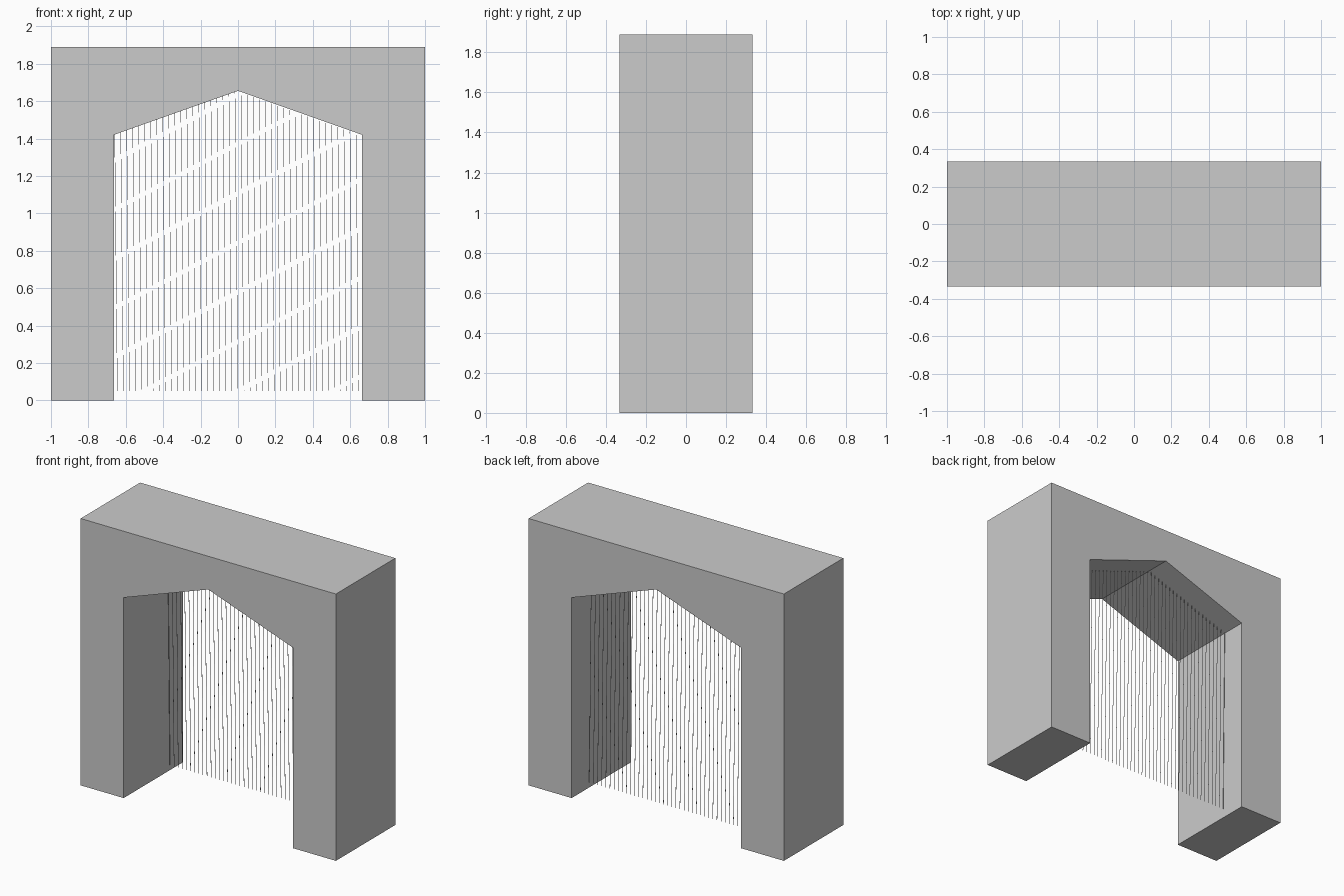
import bpy, bmesh

cube = bpy.data.objects.get("Cube")
if cube:
    bpy.data.objects.remove(cube)


def material(name, value):
    mat = bpy.data.materials.new(name)
    mat.use_nodes = True
    colour = (value, value, value, 1)
    mat.diffuse_color = colour
    mat.node_tree.nodes["Principled BSDF"].inputs["Base Color"].default_value = colour
    return mat


def finish(name, bm, mat):
    bmesh.ops.recalc_face_normals(bm, faces=bm.faces[:])
    mesh = bpy.data.meshes.new(name)
    bm.to_mesh(mesh)
    bm.free()
    mesh.materials.append(mat)
    obj = bpy.data.objects.new(name, mesh)
    bpy.context.collection.objects.link(obj)
    return obj


grey = material("stone grey", 0.6)

# Gateway: outline with a peaked opening, extruded through its depth
HALF_DEPTH = 0.333
SIDE, SPRING, PEAK, TOP = 0.663, 1.42, 1.655, 1.89
half = [(1, TOP), (1, 0), (SIDE, 0), (SIDE, SPRING)]
outline = half + [(0, PEAK)] + [(-x, z) for x, z in reversed(half)]
bm = bmesh.new()
face = bm.faces.new([bm.verts.new((x, -HALF_DEPTH, z)) for x, z in outline])
extruded = bmesh.ops.extrude_face_region(bm, geom=[face])["geom"]
moved = [v for v in extruded if isinstance(v, bmesh.types.BMVert)]
bmesh.ops.translate(bm, verts=moved, vec=(0, 2 * HALF_DEPTH, 0))
finish("gateway", bm, grey)

# Curtain of fine, slightly leaning strands hung behind the middle
COUNT, CURTAIN_Y, BOTTOM, RADIUS = 41, 0.16, 0.05, 0.0012
LEAN = 0.014
bm = bmesh.new()
for i in range(COUNT):
    x = -0.645 + 1.29 * i / (COUNT - 1)
    top = PEAK - (PEAK - SPRING) * abs(x) / SIDE
    rings = []
    for cx, z in ((x, BOTTOM), (x - LEAN * top / SPRING, top)):
        corners = ((-1, -1), (1, -1), (1, 1), (-1, 1))
        rings.append([bm.verts.new((cx + a * RADIUS, CURTAIN_Y + b * RADIUS, z))
                      for a, b in corners])
    low, high = rings
    for k in range(4):
        n = (k + 1) % 4
        bm.faces.new((low[k], low[n], high[n], high[k]))
    bm.faces.new(low)
    bm.faces.new(high)
finish("strand_curtain", bm, grey)
